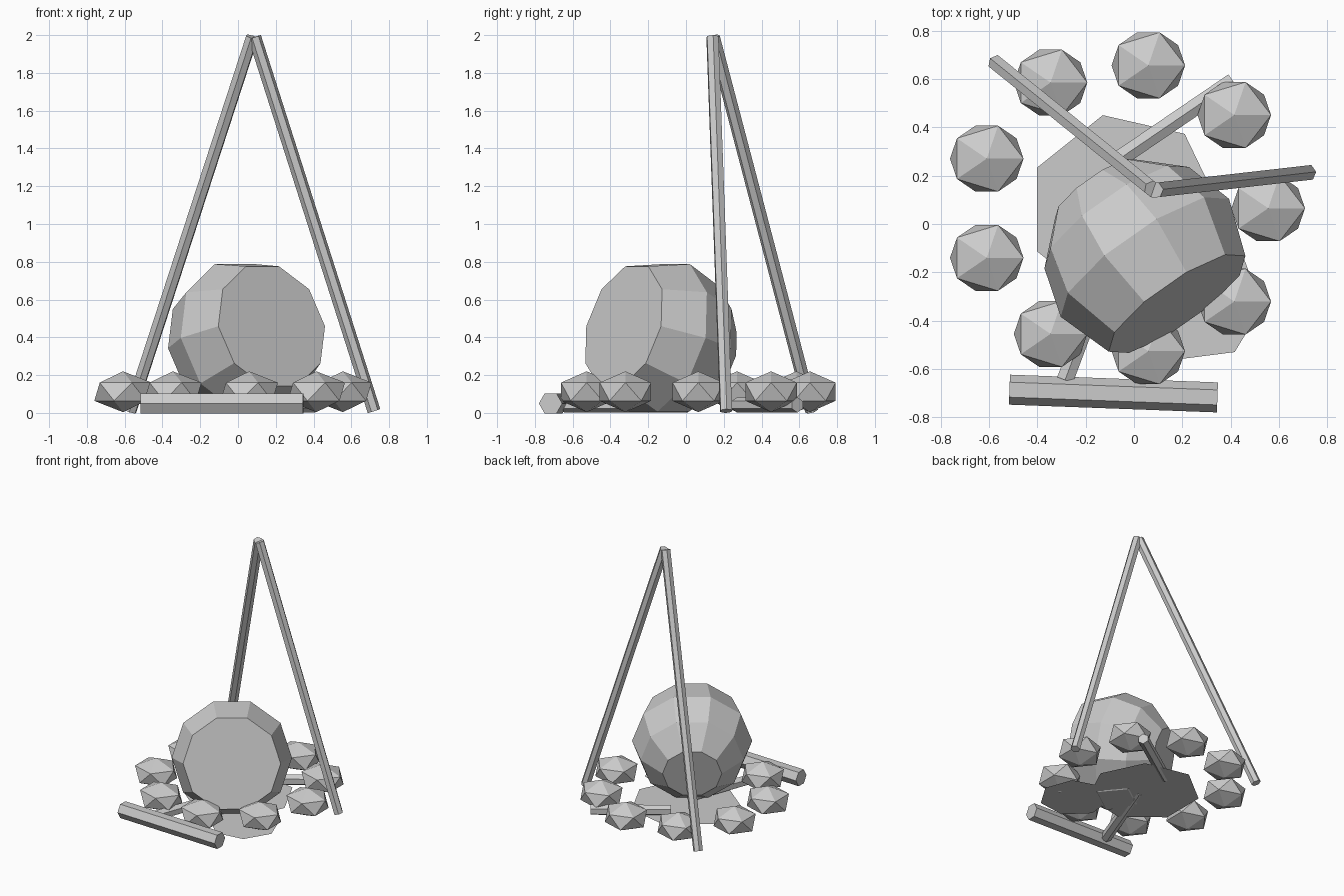
import bpy, bmesh
from math import radians, sin, cos, pi
from mathutils import Vector, Matrix

if "Cube" in bpy.data.objects:
    bpy.data.objects.remove(bpy.data.objects["Cube"])


def rod(name, a, b, r, sides=6, spin=0.0):
    """Faceted rod between two points."""
    a, b = Vector(a), Vector(b)
    d = b - a
    bpy.ops.mesh.primitive_cylinder_add(vertices=sides, radius=r, depth=d.length)
    ob = bpy.context.object
    ob.name = name
    ob.matrix_world = (Matrix.Translation((a + b) / 2)
                       @ d.to_track_quat('Z', 'Y').to_matrix().to_4x4()
                       @ Matrix.Rotation(spin, 4, 'Z'))
    return ob


def patch(name, loc, r, spin):
    """Flat seven-sided ash patch."""
    bpy.ops.mesh.primitive_circle_add(vertices=7, radius=r, fill_type='NGON', location=loc)
    ob = bpy.context.object
    ob.name = name
    ob.rotation_euler.z = spin - pi / 2


# ring of stones
for i in range(9):
    t = radians(40 * i)
    bpy.ops.mesh.primitive_ico_sphere_add(
        subdivisions=1, radius=1,
        location=(-0.045 + 0.6 * cos(t), 0.065 + 0.6 * sin(t), 0.112))
    stone = bpy.context.object
    stone.name = f"stone_{i + 1}"
    stone.scale = (0.17, 0.16, 0.108)

# ash patches
patch("ash_large", (-0.04, 0.06, 0.012), 0.40, 0)
patch("ash_small", (0.28, -0.32, 0.010), 0.25, radians(-57))

# leaning poles
rod("pole_left", (-0.57, 0.665, 0.01), (0.075, 0.145, 1.99), 0.035)
rod("pole_right", (0.72, 0.212, 0.01), (0.088, 0.14, 1.99), 0.035)

# seat log and firewood
rod("seat_log", (-0.515, -0.685, 0.05), (0.345, -0.717, 0.05), 0.062, spin=pi / 6)
rod("firewood_front", (-0.285, -0.645, 0.042), (-0.04, 0.01, 0.042), 0.04)
rod("firewood_back", (0.41, 0.59, 0.042), (-0.06, 0.27, 0.042), 0.04)

# tipped round pot: ten-sided rings along a tilted axis (offset, radius)
profile = [(0.24, 0.345), (0.0, 0.425), (-0.21, 0.365), (-0.36, 0.21)]
sides = 10
bm = bmesh.new()
rings = [[bm.verts.new((r * cos(2 * pi * k / sides), r * sin(2 * pi * k / sides), h))
          for k in range(sides)] for h, r in profile]
for lo, hi in zip(rings, rings[1:]):
    for k in range(sides):
        n = (k + 1) % sides
        bm.faces.new((lo[k], hi[k], hi[n], lo[n]))
bm.faces.new(rings[0])
bm.faces.new(rings[-1][::-1])
bmesh.ops.recalc_face_normals(bm, faces=bm.faces)
mesh = bpy.data.meshes.new("pot")
bm.to_mesh(mesh)
bm.free()
pot = bpy.data.objects.new("pot", mesh)
bpy.context.collection.objects.link(pot)
tilt = radians(15)
axis = Vector((0.575 * cos(tilt), -0.82 * cos(tilt), sin(tilt))).normalized()
side = Vector((0.82, 0.575, 0)).normalized()
up = axis.cross(side)
rot = Matrix((side, up, axis)).transposed().to_4x4()
pot.matrix_world = Matrix.Translation((0.045, -0.14, 0.397)) @ rot
